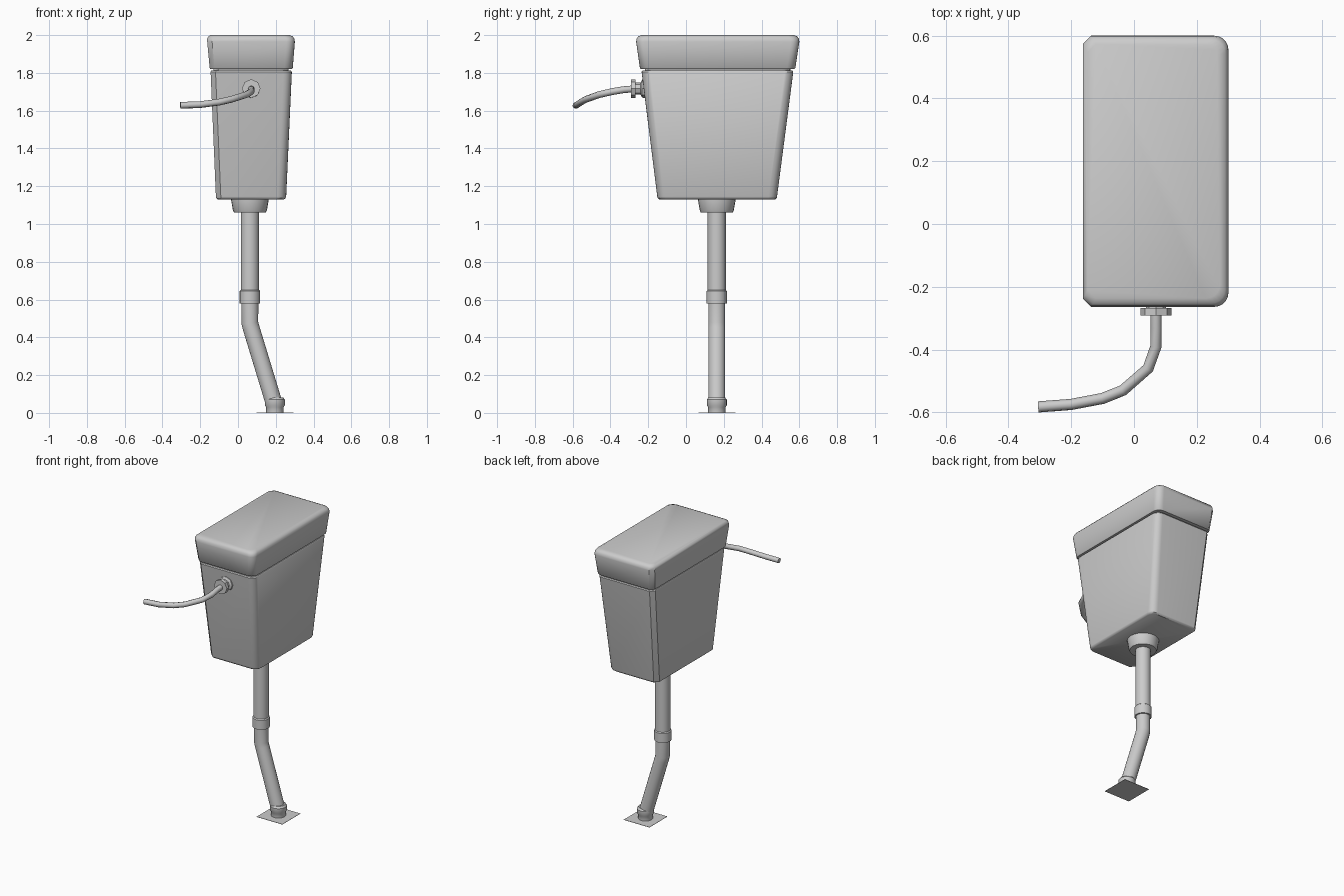
import bpy, bmesh
from math import sin, cos, pi, radians
from mathutils import Vector

cube = bpy.data.objects.get("Cube")
if cube:
    bpy.data.objects.remove(cube)

grey = bpy.data.materials.new("light_grey")
grey.use_nodes = True
colour = (0.6, 0.6, 0.6, 1)
grey.diffuse_color = colour
grey.node_tree.nodes["Principled BSDF"].inputs["Base Color"].default_value = colour


def loft(name, rings, cap=True, angle=35):
    """Skin a list of equally long point rings into one smooth object."""
    bm = bmesh.new()
    loops = [[bm.verts.new(p) for p in ring] for ring in rings]
    n = len(loops[0])
    for a, b in zip(loops, loops[1:]):
        for i in range(n):
            j = (i + 1) % n
            bm.faces.new((a[i], a[j], b[j], b[i]))
    if cap:
        bm.faces.new(loops[0][::-1])
        bm.faces.new(loops[-1])
    bmesh.ops.recalc_face_normals(bm, faces=bm.faces)
    mesh = bpy.data.meshes.new(name)
    bm.to_mesh(mesh)
    bm.free()
    mesh.materials.append(grey)
    ob = bpy.data.objects.new(name, mesh)
    bpy.context.collection.objects.link(ob)
    bpy.ops.object.select_all(action='DESELECT')
    ob.select_set(True)
    bpy.context.view_layer.objects.active = ob
    bpy.ops.object.shade_smooth_by_angle(angle=radians(angle))
    return ob


def outline(z, x0, x1, y0, y1, r=0.045, c=0.026):
    """Plan with chamfered wall-side corners and rounded outer corners."""
    pts = [(x0, y1 - c, z), (x0, y0 + c, z), (x0 + c, y0, z)]
    for cy, start in ((y0 + r, -pi / 2), (y1 - r, 0)):
        for k in range(6):
            a = start + k * pi / 10
            pts.append((x1 - r + r * cos(a), cy + r * sin(a), z))
    return pts + [(x0 + c, y1, z)]


def tube(name, path, radii, sides=20, angle=35):
    """Sweep a round section along a path, mitred at the bends."""
    path = [Vector(p) for p in path]
    rings, side = [], None
    for i, p in enumerate(path):
        d_in = (p - path[max(i - 1, 0)]).normalized()
        d_out = (path[min(i + 1, len(path) - 1)] - p).normalized()
        t = (d_in + d_out).normalized()
        if side is None:
            side = t.orthogonal()
        side = (side - t * side.dot(t)).normalized()
        up = t.cross(side)
        rings.append([p + radii[i] * (side * cos(2 * pi * k / sides) + up * sin(2 * pi * k / sides))
                      for k in range(sides)])
    return loft(name, rings, angle=angle)


def turned(name, x, y, profile, sides=24):
    """Upright turned part from (z, radius) pairs."""
    return tube(name, [(x, y, z) for z, r in profile], [r for z, r in profile], sides)


# Tapered tank with a recessed neck under the lid
loft("tank", [
    outline(1.13, -0.107, 0.243, -0.142, 0.472),
    outline(1.137, -0.115, 0.252, -0.150, 0.480),
    outline(1.145, -0.117, 0.255, -0.152, 0.482),
    outline(1.805, -0.145, 0.285, -0.235, 0.568),
    outline(1.812, -0.142, 0.281, -0.231, 0.564),
    outline(1.812, -0.130, 0.268, -0.218, 0.552),
    outline(1.830, -0.130, 0.268, -0.218, 0.552)])

# Lid with rounded upper edge, only slightly broken on the wall side
loft("lid", [
    outline(1.821, -0.148, 0.286, -0.240, 0.575),
    outline(1.826, -0.150, 0.290, -0.244, 0.579),
    outline(1.965, -0.163, 0.301, -0.264, 0.600),
    outline(1.982, -0.163, 0.298, -0.261, 0.597),
    outline(1.993, -0.156, 0.290, -0.253, 0.589),
    outline(2.000, -0.148, 0.274, -0.237, 0.573)], angle=40)

# Down pipe with its fittings
px, py, fx = 0.063, 0.163, 0.195
turned("outlet_cup", px, py, [(1.14, 0.100), (1.13, 0.100), (1.072, 0.090), (1.06, 0.084)])
turned("upper_pipe", px, py, [(1.10, 0.048), (0.62, 0.048)])
turned("pipe_collar", px, py, [(0.652, 0.047), (0.645, 0.054), (0.58, 0.054), (0.58, 0.045)])
tube("lower_pipe",
     [(px, py, 0.62), (px, py, 0.475), (px + 0.008, py, 0.445), (fx - 0.01, py, 0.07), (fx, py, 0.03)],
     [0.045] * 5)
turned("foot_collar", fx, py,
       [(0.0, 0.046), (0.03, 0.046), (0.04, 0.053), (0.07, 0.053), (0.082, 0.044)])

# Floor plate
h = 0.098
loft("floor_plate", [[(fx + sx * h, py + sy * h, z) for sx, sy in ((-1, -1), (1, -1), (1, 1), (-1, 1))]
                     for z in (0, 0.002)])

# Lever hub and curved flush lever
lx, lz = 0.07, 1.717
tube("lever_hub", [(lx, y, lz) for y in (-0.20, -0.232, -0.240, -0.268, -0.268, -0.292)],
     [0.052, 0.048, 0.032, 0.032, 0.049, 0.049], 8)
tube("flush_lever",
     [(lx, -0.26, lz), (lx, -0.33, 1.711), (lx, -0.39, 1.701), (0.045, -0.46, 1.685),
      (-0.035, -0.53, 1.660), (-0.10, -0.556, 1.645), (-0.20, -0.575, 1.632), (-0.305, -0.583, 1.628)],
     [0.018] * 8, 8, 50)
